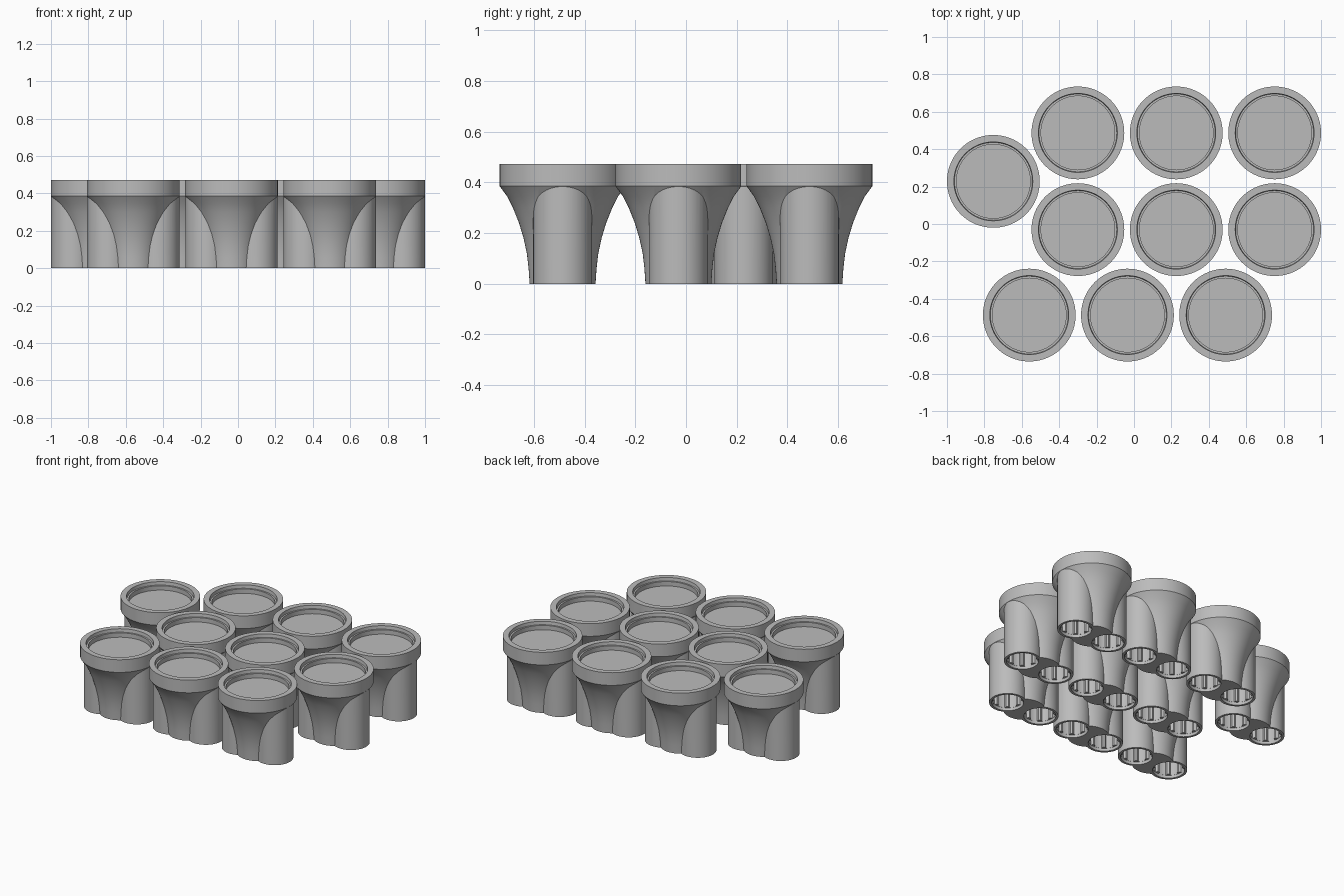
import bpy, bmesh, math

if "Cube" in bpy.data.objects:
    bpy.data.objects.remove(bpy.data.objects["Cube"])

grey = bpy.data.materials.new("plain grey")
grey.diffuse_color = (0.5, 0.5, 0.5, 1)
grey.use_nodes = True
grey.node_tree.nodes["Principled BSDF"].inputs["Base Color"].default_value = grey.diffuse_color
SEG = 80
PEG_X, PEG_R, HOLE_R = 0.131, 0.116, 0.1


def finish(name, bm):
    bmesh.ops.recalc_face_normals(bm, faces=bm.faces)
    mesh = bpy.data.meshes.new(name)
    bm.to_mesh(mesh)
    bm.free()
    mesh.materials.append(grey)
    ob = bpy.data.objects.new(name, mesh)
    bpy.context.collection.objects.link(ob)
    return ob


def revolve(name, profile):
    """Closed solid turned about z from (radius, height) points, capped at both ends."""
    bm = bmesh.new()
    rings = [[bm.verts.new((r * math.cos(2 * math.pi * i / SEG),
                            r * math.sin(2 * math.pi * i / SEG), z))
              for i in range(SEG)] for r, z in profile]
    for a, b in zip(rings, rings[1:]):
        for i in range(SEG):
            j = (i + 1) % SEG
            bm.faces.new((a[i], a[j], b[j], b[i]))
    bm.faces.new(rings[0][::-1])
    bm.faces.new(rings[-1])
    return finish(name, bm)


def prism(name, x, radius, z0, z1):
    """Upright prism at x whose radius is a function of angle."""
    bm = bmesh.new()
    ring = []
    for i in range(SEG):
        a = 2 * math.pi * (i + 0.5) / SEG
        r = radius(i)
        ring.append(bm.verts.new((x + r * math.cos(a), r * math.sin(a), z0)))
    base = bm.faces.new(ring)
    out = bmesh.ops.extrude_face_region(bm, geom=[base])
    top = [v for v in out["geom"] if isinstance(v, bmesh.types.BMVert)]
    bmesh.ops.translate(bm, verts=top, vec=(0, 0, z1 - z0))
    return finish(name, bm)


# Flared body with round rim and stepped dish in the top
body = revolve("flared_cup", [
    (0.130, 0), (0.134, 0.06), (0.141, 0.12), (0.154, 0.18), (0.172, 0.24),
    (0.196, 0.30), (0.219, 0.345), (0.248, 0.385), (0.248, 0.472),
    (0.211, 0.472), (0.208, 0.45), (0.197, 0.45), (0.197, 0.42)])

# Twin legs, then sockets from below with small grip ribs
tools = []
for s in (-1, 1):
    tools.append((prism("leg", s * PEG_X, lambda i: PEG_R, 0, 0.39), 'UNION'))
for s in (-1, 1):
    tools.append((prism("socket_mouth_cutter", s * PEG_X, lambda i: HOLE_R, -0.05, 0.02),
                  'DIFFERENCE'))
    tools.append((prism("socket_cutter", s * PEG_X,
                        lambda i: HOLE_R - (0.016 if i % 10 < 3 else 0.001), -0.04, 0.30),
                  'DIFFERENCE'))
for tool, op in tools:
    mod = body.modifiers.new(op.lower(), 'BOOLEAN')
    mod.operation, mod.object, mod.solver = op, tool, 'EXACT'

# Bake the booleans and remove the helpers
bpy.context.view_layer.update()
baked = bpy.data.meshes.new_from_object(
    body.evaluated_get(bpy.context.evaluated_depsgraph_get()))
body.modifiers.clear()
body.data = baked
for tool, _ in tools:
    bpy.data.objects.remove(tool)
baked.materials.clear()
baked.materials.append(grey)
for p in baked.polygons:
    p.material_index = 0

bpy.ops.object.select_all(action='DESELECT')
body.select_set(True)
bpy.context.view_layer.objects.active = body
bpy.ops.object.shade_smooth_by_angle(angle=math.radians(30))

# Staggered rows of identical cups
places = [(-0.752, 0.228)]
places += [(x, y) for y in (0.487, -0.03) for x in (-0.30, 0.226, 0.752)]
places += [(x, -0.487) for x in (-0.56, -0.035, 0.49)]
for n, (x, y) in enumerate(places):
    ob = body if n == 0 else body.copy()
    if n:
        bpy.context.collection.objects.link(ob)
    ob.name = f"cup_{n + 1}"
    ob.location = (x, y, 0)
